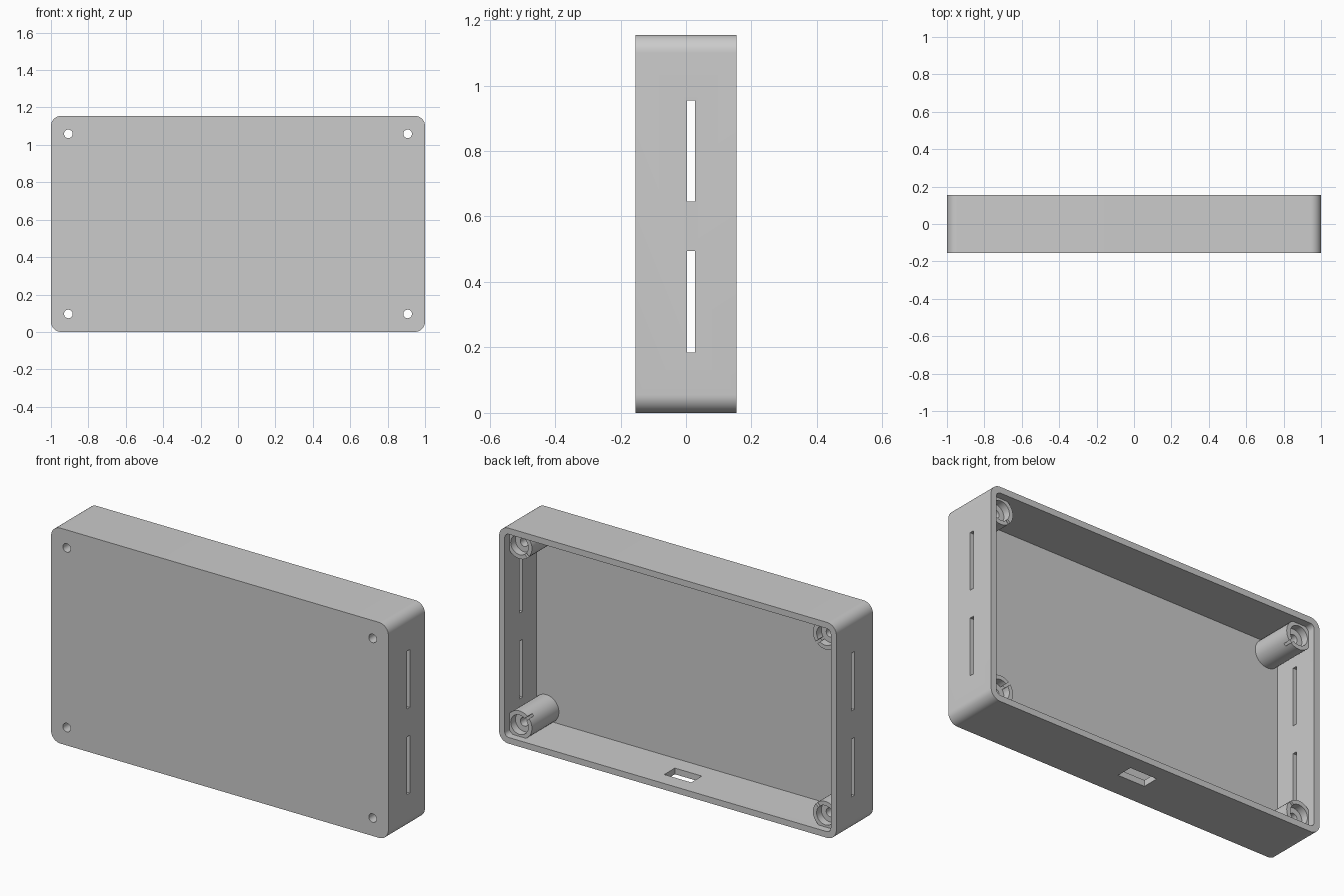
import bpy, bmesh, math
from mathutils import Matrix, Vector

old = bpy.data.objects.get("Cube")
if old:
    bpy.data.objects.remove(old, do_unlink=True)

H, D = 1.155, 0.155          # height and half depth
WALL, FLOOR = 0.033, 0.042   # side wall and front panel thickness

grey = bpy.data.materials.new("grey plastic")
grey.use_nodes = True
grey.diffuse_color = (0.6, 0.6, 0.6, 1)
grey.node_tree.nodes["Principled BSDF"].inputs["Base Color"].default_value = (0.6, 0.6, 0.6, 1)


def finish(bm, name):
    bmesh.ops.recalc_face_normals(bm, faces=bm.faces)
    mesh = bpy.data.meshes.new(name)
    bm.to_mesh(mesh)
    bm.free()
    obj = bpy.data.objects.new(name, mesh)
    bpy.context.collection.objects.link(obj)
    mesh.materials.append(grey)
    return obj


def rounded_block(name, inset, radius, y0, y1):
    """Rounded rectangle in the x-z plane, extruded along y."""
    bm = bmesh.new()
    w, h = 1 - inset - radius, H / 2 - inset - radius
    verts = []
    for k, (sx, sz) in enumerate(((1, 1), (-1, 1), (-1, -1), (1, -1))):
        for i in range(13):
            a = math.pi / 2 * (k + i / 12)
            verts.append(bm.verts.new((sx * w + radius * math.cos(a), y0,
                                       H / 2 + sz * h + radius * math.sin(a))))
    face = bm.faces.new(verts)
    out = bmesh.ops.extrude_face_region(bm, geom=[face])
    moved = [v for v in out["geom"] if isinstance(v, bmesh.types.BMVert)]
    bmesh.ops.translate(bm, verts=moved, vec=(0, y1 - y0, 0))
    return finish(bm, name)


def cylinder(name, x, z, radius, y0, y1):
    bm = bmesh.new()
    place = Matrix.Translation((x, (y0 + y1) / 2, z)) @ Matrix.Rotation(math.pi / 2, 4, "X")
    bmesh.ops.create_cone(bm, cap_ends=True, segments=40, radius1=radius,
                          radius2=radius, depth=y1 - y0, matrix=place)
    return finish(bm, name)


def box(name, centre, size, turn=0):
    bm = bmesh.new()
    place = (Matrix.Translation(centre) @ Matrix.Rotation(turn, 4, "Y")
             @ Matrix.Diagonal(Vector(size)).to_4x4())
    bmesh.ops.create_cube(bm, size=1, matrix=place)
    return finish(bm, name)


def combine(target, tool, operation):
    """Apply a boolean and remove its helper."""
    tool.hide_render = True
    mod = target.modifiers.new("boolean", "BOOLEAN")
    mod.operation, mod.object, mod.solver = operation, tool, "EXACT"
    bpy.context.view_layer.update()
    result = bpy.data.meshes.new_from_object(
        target.evaluated_get(bpy.context.evaluated_depsgraph_get()))
    target.modifiers.clear()
    target.data = result
    bpy.data.objects.remove(tool, do_unlink=True)


# Open-backed case
case = rounded_block("enclosure", 0, 0.055, -D, D)
combine(case, rounded_block("cavity", WALL, 0.025, -D + FLOOR, D + 0.1), "DIFFERENCE")

# Corner screw posts with recessed ends and through holes
corners = [(x, z) for x in (-0.907, 0.907) for z in (0.096, H - 0.096)]
for x, z in corners:
    combine(case, cylinder("screw_post", x, z, 0.074, -D + FLOOR / 2, 0.115), "UNION")
for x, z in corners:
    combine(case, cylinder("socket", x, z, 0.052, 0.075, D + 0.1), "DIFFERENCE")
    combine(case, cylinder("screw_hole", x, z, 0.023, -D - 0.1, D + 0.1), "DIFFERENCE")
    # Notch from the socket toward the middle of the case
    sx, sz = (-1 if x > 0 else 1), (1 if z < H / 2 else -1)
    combine(case, box("notch", (x + sx * 0.05, 0.11, z + sz * 0.05),
                      (0.07, 0.07, 0.014), -sx * sz * math.pi / 4), "DIFFERENCE")

# Two vent slots in each end wall
for x in (-1, 1):
    for z in (0.34, 0.8):
        combine(case, box("vent", (x, 0.015, z), (0.2, 0.025, 0.31)), "DIFFERENCE")

# Connector opening in the bottom wall
combine(case, box("port", (0, 0.025, 0), (0.16, 0.09, 0.2)), "DIFFERENCE")

# One grey finish, rounded surfaces smooth and edges sharp
case.data.materials.clear()
case.data.materials.append(grey)
for poly in case.data.polygons:
    poly.material_index = 0
bpy.ops.object.select_all(action="DESELECT")
case.select_set(True)
bpy.context.view_layer.objects.active = case
bpy.ops.object.shade_smooth_by_angle(angle=math.radians(30))
